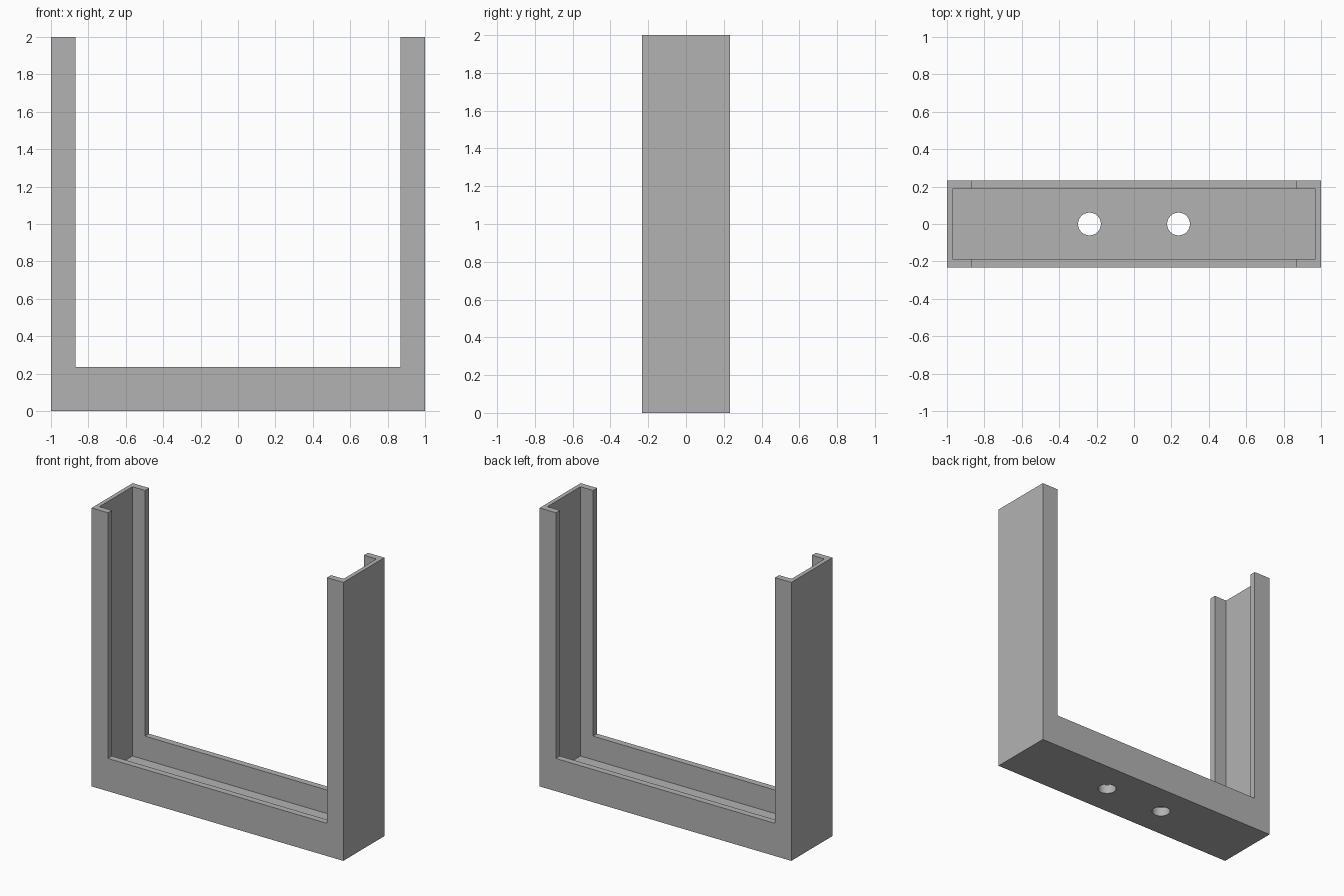
import bpy, bmesh
from mathutils import Matrix, Vector

cube = bpy.data.objects.get("Cube")
if cube:
    bpy.data.objects.remove(cube, do_unlink=True)

HALF_DEPTH = 0.233
LIP_X, LIP_Z = 0.87, 0.235        # inner edge of the front and back lips
WALL_X, LIP_Y, FLOOR = 0.97, 0.187, 0.066
HOLE_X, HOLE_R = 0.238, 0.061

grey = bpy.data.materials.new("plain grey")
grey.use_nodes = True
color = (0.45, 0.45, 0.45, 1)
grey.diffuse_color = color
grey.node_tree.nodes["Principled BSDF"].inputs["Base Color"].default_value = color


def make_object(name, bm):
    bmesh.ops.recalc_face_normals(bm, faces=bm.faces)
    mesh = bpy.data.meshes.new(name)
    bm.to_mesh(mesh)
    bm.free()
    mesh.materials.append(grey)
    obj = bpy.data.objects.new(name, mesh)
    bpy.context.collection.objects.link(obj)
    return obj


def cut(target, cutter):
    cutter.hide_render = True
    mod = target.modifiers.new("cut", "BOOLEAN")
    mod.operation, mod.solver, mod.object = "DIFFERENCE", "EXACT", cutter
    bpy.context.view_layer.objects.active = target
    bpy.ops.object.modifier_apply(modifier=mod.name)
    bpy.data.objects.remove(cutter, do_unlink=True)


# U-shaped frame, extruded front to back
half = [(LIP_X, LIP_Z), (LIP_X, 2), (1, 2), (1, 0)]
outline = half + [(-x, z) for x, z in reversed(half)]
bm = bmesh.new()
face = bm.faces.new([bm.verts.new((x, -HALF_DEPTH, z)) for x, z in outline])
ext = bmesh.ops.extrude_face_region(bm, geom=[face])
moved = [v for v in ext["geom"] if isinstance(v, bmesh.types.BMVert)]
bmesh.ops.translate(bm, verts=moved, vec=(0, 2 * HALF_DEPTH, 0))
frame = make_object("channel_frame", bm)

# Hollow channel between the lips, open at the top
bm = bmesh.new()
bmesh.ops.create_cube(bm, size=2)
bmesh.ops.scale(bm, vec=(WALL_X, LIP_Y, 1.5), verts=bm.verts)
bmesh.ops.translate(bm, vec=(0, 0, FLOOR + 1.5), verts=bm.verts)
cut(frame, make_object("channel_cutter", bm))

# Two round holes through the floor
for side in (-1, 1):
    bm = bmesh.new()
    bmesh.ops.create_cone(bm, cap_ends=True, segments=32, radius1=HOLE_R,
                          radius2=HOLE_R, depth=0.4,
                          matrix=Matrix.Translation(Vector((side * HOLE_X, 0, 0))))
    cut(frame, make_object("hole_cutter", bm))

# Smooth hole walls, sharp edges elsewhere
frame.select_set(True)
bpy.context.view_layer.objects.active = frame
bpy.ops.object.shade_smooth_by_angle()
